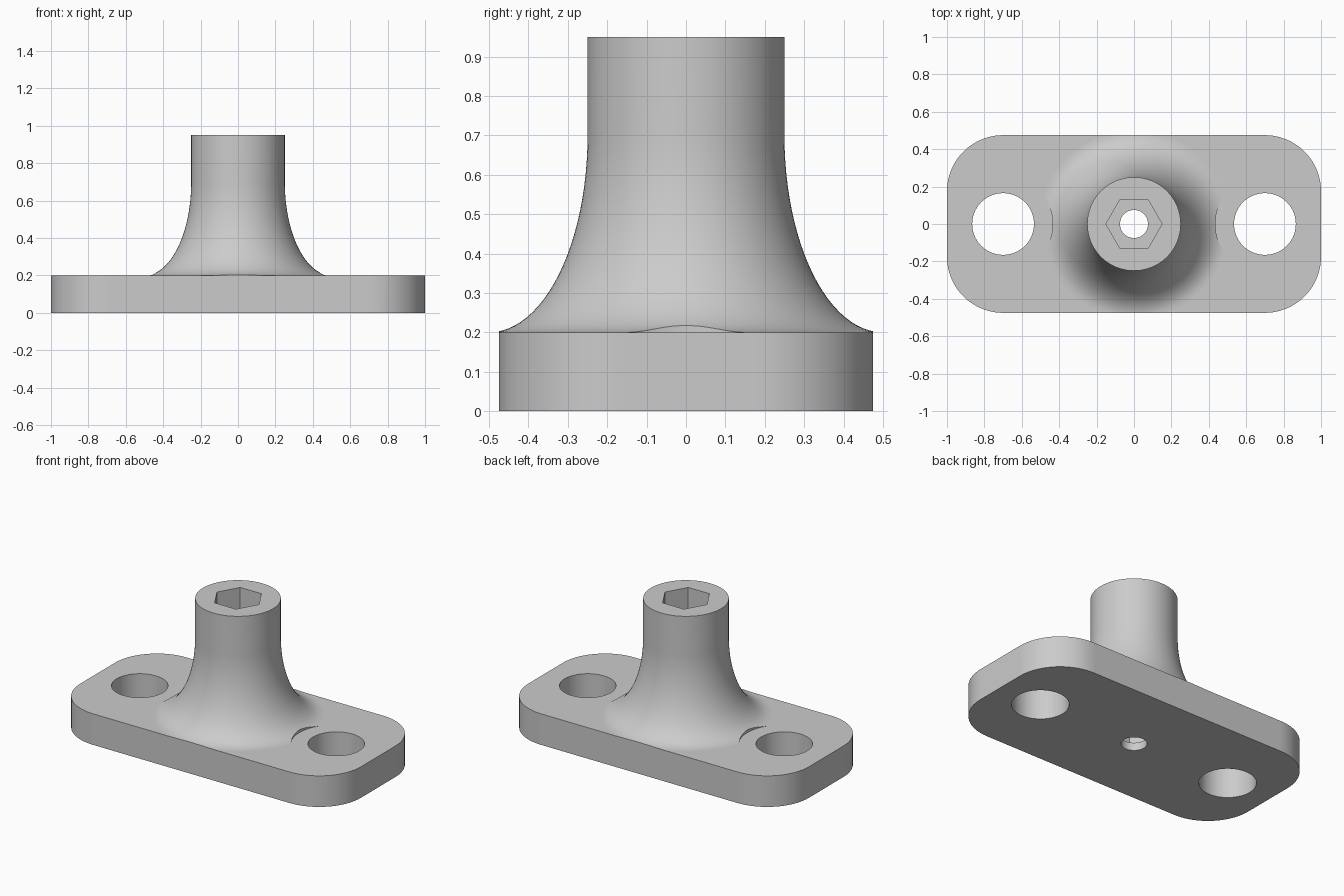
import bpy, bmesh
from math import sin, cos, pi, radians

cube = bpy.data.objects.get("Cube")
if cube:
    bpy.data.objects.remove(cube, do_unlink=True)

grey = bpy.data.materials.new("plain grey")
grey.use_nodes = True
colour = (0.6, 0.6, 0.6, 1)
grey.diffuse_color = colour
grey.node_tree.nodes["Principled BSDF"].inputs["Base Color"].default_value = colour


def stack(name, rings):
    """Closed solid skinned through rings of points, capped at both ends."""
    bm = bmesh.new()
    loops = [[bm.verts.new(p) for p in ring] for ring in rings]
    for low, high in zip(loops, loops[1:]):
        for i in range(len(low)):
            j = (i + 1) % len(low)
            bm.faces.new((low[i], low[j], high[j], high[i]))
    bm.faces.new(loops[0][::-1])
    bm.faces.new(loops[-1])
    mesh = bpy.data.meshes.new(name)
    bm.to_mesh(mesh)
    bm.free()
    mesh.materials.append(grey)
    obj = bpy.data.objects.new(name, mesh)
    bpy.context.collection.objects.link(obj)
    return obj


def lathe(name, profile, sides=96, x=0):
    turns = [2 * pi * i / sides for i in range(sides)]
    return stack(name, [[(x + r * cos(a), r * sin(a), z) for a in turns] for r, z in profile])


def prism(name, outline, bottom, top):
    return stack(name, [[(x, y, z) for x, y in outline] for z in (bottom, top)])


def combine(target, tool, operation):
    """Apply a boolean and remove the tool object."""
    mod = target.modifiers.new(operation.lower(), 'BOOLEAN')
    mod.operation, mod.solver, mod.object = operation, 'EXACT', tool
    bpy.ops.object.select_all(action='DESELECT')
    bpy.context.view_layer.objects.active = target
    target.select_set(True)
    bpy.ops.object.modifier_apply(modifier=mod.name)
    bpy.data.objects.remove(tool, do_unlink=True)


half_x, half_y, thick, corner = 1.0, 0.475, 0.2, 0.3
stem_r, flare, flare_h, height = 0.25, 0.25, 0.5, 0.95
bolt_x = 0.7

# Stem with an elliptical flare at its foot
steps = 24
profile = [(0.52, 0.1), (0.52, thick - 0.001)]
for i in range(1, steps + 1):
    a = i / steps * pi / 2
    profile.append((stem_r + flare * (1 - sin(a)), thick + flare_h * (1 - cos(a))))
profile.append((stem_r, height))
stem = lathe("stem", profile)

# Washer clearance around the bolt holes
for side in (-1, 1):
    combine(stem, lathe("clearance", [(0.265, -0.1), (0.265, 0.8)], x=side * bolt_x), 'DIFFERENCE')

# Plate joined to the stem, then trimmed to a rounded rectangle
mount = prism("flanged_mount", [(-1.2, -0.7), (1.2, -0.7), (1.2, 0.7), (-1.2, 0.7)], 0, thick)
combine(mount, stem, 'UNION')
outline = []
for q, (sx, sy) in enumerate([(1, 1), (-1, 1), (-1, -1), (1, -1)]):
    for i in range(21):
        a = (q + i / 20) * pi / 2
        outline.append((sx * (half_x - corner) + corner * cos(a),
                        sy * (half_y - corner) + corner * sin(a)))
combine(mount, prism("outline", outline, -0.5, 1.5), 'INTERSECT')

# Bolt holes, hexagonal socket and small through hole
for side in (-1, 1):
    combine(mount, lathe("bolt_hole", [(0.165, -0.1), (0.165, 0.5)], 64, side * bolt_x), 'DIFFERENCE')
combine(mount, lathe("hex_socket", [(0.15, 0.05), (0.15, 1.2)], 6), 'DIFFERENCE')
combine(mount, lathe("through_hole", [(0.075, -0.1), (0.075, 0.3)], 48), 'DIFFERENCE')

# Smooth curved walls, crisp edges round the large flat faces
bm = bmesh.new()
bm.from_mesh(mount.data)
for face in bm.faces:
    face.smooth = True
for edge in bm.edges:
    flat = any(f.calc_area() > 0.05 for f in edge.link_faces)
    edge.smooth = not flat and edge.calc_face_angle(pi) < radians(30)
bm.to_mesh(mount.data)
bm.free()
